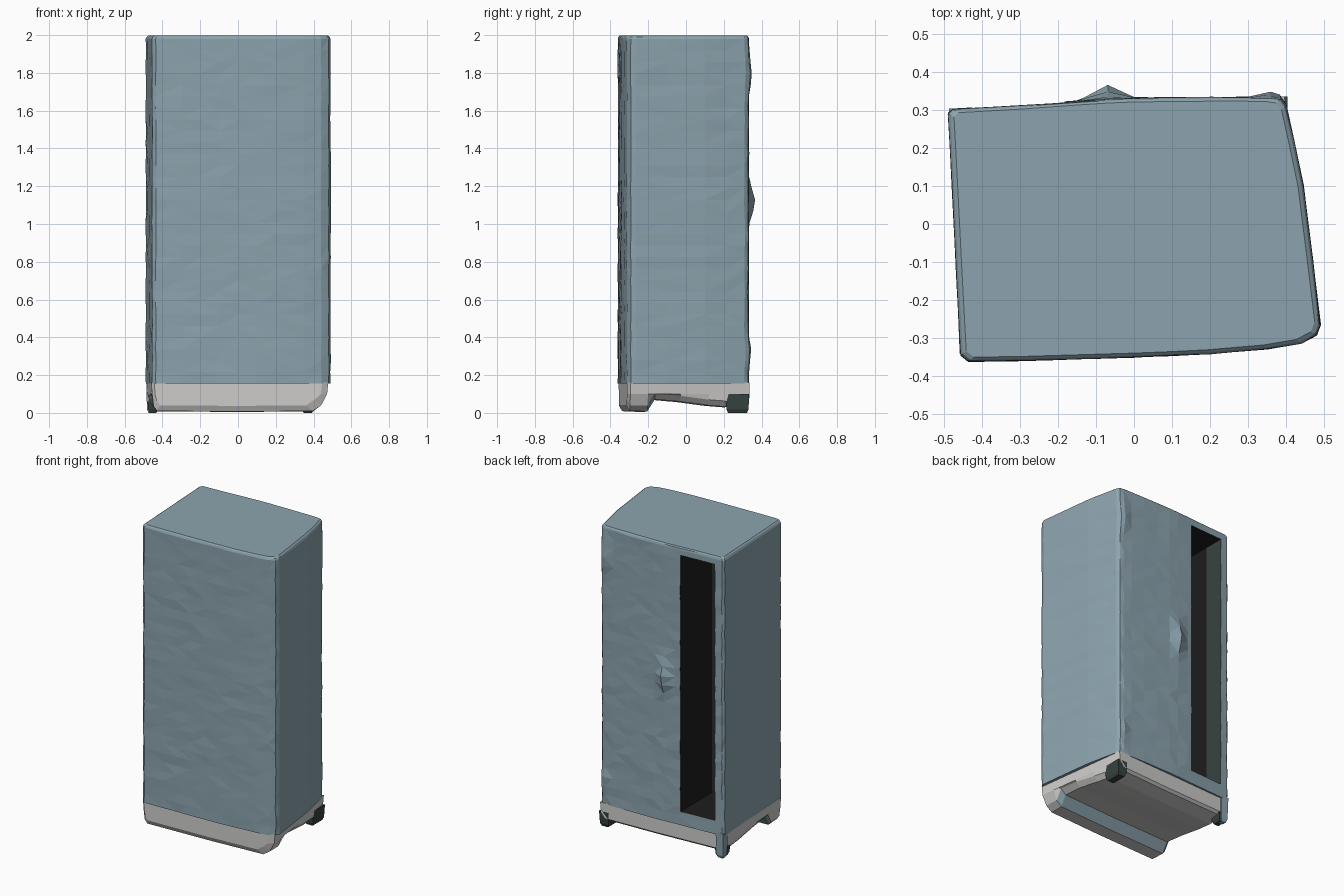
import bpy, bmesh, random, math

if "Cube" in bpy.data.objects:
    bpy.data.objects.remove(bpy.data.objects["Cube"])

random.seed(4)


def material(name, rgb):
    m = bpy.data.materials.new(name)
    m.diffuse_color = (*rgb, 1)
    m.use_nodes = True
    m.node_tree.nodes["Principled BSDF"].inputs["Base Color"].default_value = m.diffuse_color
    return m


BLUE = material("dusty blue", (0.265, 0.37, 0.425))
PALE = material("pale grey", (0.62, 0.615, 0.605))
BLACK = material("black", (0.012, 0.012, 0.012))
DARK = material("dark green grey", (0.037, 0.055, 0.051))
MATS = [BLUE, PALE, BLACK, DARK]


def loft(name, rings, mat=0, triangulate=False):
    """Skin a list of equal-length loops and cap both ends."""
    bm = bmesh.new()
    loops = [[bm.verts.new(p) for p in r] for r in rings]
    n = len(loops[0])
    for a, b in zip(loops, loops[1:]):
        for i in range(n):
            j = (i + 1) % n
            bm.faces.new((a[i], a[j], b[j], b[i]))
    bm.faces.new(loops[0][::-1])
    bm.faces.new(loops[-1])
    bmesh.ops.recalc_face_normals(bm, faces=bm.faces)
    if triangulate:
        bmesh.ops.triangulate(bm, faces=[f for f in bm.faces if len(f.verts) == 4])
    me = bpy.data.meshes.new(name)
    bm.to_mesh(me)
    bm.free()
    for m in MATS:
        me.materials.append(m)
    for p in me.polygons:
        p.material_index = mat
    ob = bpy.data.objects.new(name, me)
    bpy.context.collection.objects.link(ob)
    return ob


def rect(x0, x1, y0, y1, z):
    return [(x0, y0, z), (x1, y0, z), (x1, y1, z), (x0, y1, z)]


# Cabinet body: slightly skewed footprint with an uneven, faceted skin
FOOT = [(-.455, -.345), (-.435, -.361), (-.3, -.359), (-.2, -.356), (-.1, -.353), (0, -.35),
        (.1, -.346), (.2, -.341), (.35, -.328), (.44, -.313), (.48, -.292), (.49, -.265),
        (.47, -.1), (.445, .1), (.42, .22), (.4, .31), (.385, .328), (.36, .332), (.3, .333),
        (.2, .333), (.1, .332), (0, .331), (-.07, .328), (-.15, .323), (-.3, .312),
        (-.475, .302), (-.488, .29), (-.478, .1), (-.467, -.12)]
# Swellings of the back panel: x, height, depth, vertical spread
LUMPS = [(-.07, 1.12, .037, .09), (.36, 1.8, .016, .09), (.36, .33, .014, .06)]


def ring(z, scale=1.0, jitter=0.002):
    out = []
    for x, y in FOOT:
        bulge = sum(d * math.exp(-((z - h) / s) ** 2 - ((x - cx) / .04) ** 2)
                    for cx, h, d, s in LUMPS) if y > .3 else 0
        r = lambda: random.uniform(-jitter, jitter)
        out.append((x * scale + r(), y * scale + bulge + r(), z))
    return out


STEPS = 30
rings = [ring(.155 + (1.98 - .155) * i / STEPS) for i in range(STEPS + 1)]
rings += [ring(1.991, .99, 0), ring(1.998, .97, 0)]
body = loft("cabinet_body", rings, 0, True)

# Tall recess in the back, split in depth so its walls can change colour
cutter = loft("recess_cutter", [
    [(-.425, y, .245), (-.183, y, .245), (-.183, y, 1.945), (-.425, y, 1.945)]
    for y in (-.23, -.01, .17, .45)])
mod = body.modifiers.new("recess", 'BOOLEAN')
mod.operation = 'DIFFERENCE'
mod.solver = 'EXACT'
mod.object = cutter
bpy.context.view_layer.objects.active = body
body.select_set(True)
bpy.ops.object.modifier_apply(modifier=mod.name)
bpy.data.objects.remove(cutter)

for p in body.data.polygons:
    c, n = p.center, p.normal
    if -.44 < c.x < -.17 and -.24 < c.y and .23 < c.z < 1.96 and (n.y < .5 or c.y < 0):
        deep_right = n.x < -.5 and c.y < -.01
        near_left = n.x > .5 and c.y > .17
        p.material_index = 3 if deep_right or near_left or n.y > .5 else 2

# Pale plinth: full-width front foot bar, then a sloping underside
STATIONS = [(-.334, .04), (-.318, .01), (-.225, .008), (-.185, .072),
            (-.05, .06), (.1, .04), (.2, .032), (.3, .045), (.316, .06)]


def plinth_section(y, zb):
    t = (y + .335) / .655
    xl, xr = -.458 - .026 * t, .48 - .085 * t
    inset = .05 * max(0, 1 - 2 * t) + .015
    if y < -.33:                                   # soften the front corners
        xl, xr = xl + .015, xr - .035
    pts = [(xl, .16), (xl + .004, .1), (xl + .012, zb + .025), (xl + .03, zb),
           (0, zb - .003), (xr - inset - .02, zb), (xr - inset * .6, zb + .03), (xr - .006, .1), (xr, .16)]
    return [(x, y + .05 * x, z) for x, z in pts]


plinth = loft("plinth", [plinth_section(*s) for s in STATIONS], 1)
for p in plinth.data.polygons:                     # rear of the front bar is blue
    if -.23 < p.center.y - .05 * p.center.x < -.19 and p.center.z < .06:
        p.material_index = 0


# Back feet: dark block on the right, blue corner post with a dark foot on the left
def block(name, x0, x1, y0, y1, top, mat):
    t = .012
    loft(name, [rect(x0 + t, x1 - t, y0 + t, y1 - t, 0), rect(x0 + t / 3, x1 - t / 3, y0 + t / 3, y1 - t / 3, .02),
                rect(x0, x1, y0, y1, top)], mat)


block("back_foot_right", .335, .404, .21, .335, .10, 3)
block("back_foot_left", -.479, -.42, .22, .297, .06, 3)
block("left_corner_post", -.486, -.43, .255, .304, .17, 0)
